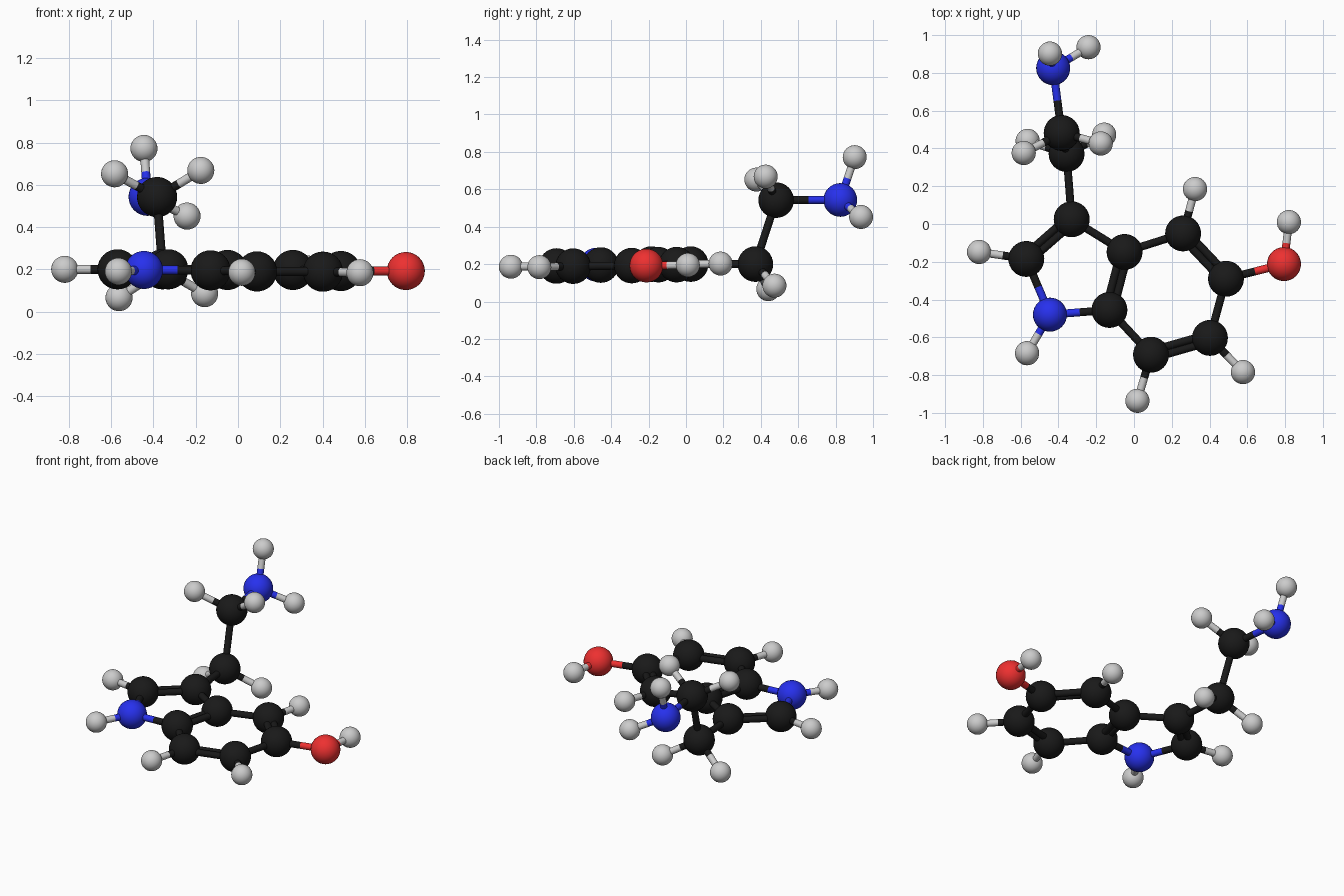
import bpy
from mathutils import Vector

if "Cube" in bpy.data.objects:
    bpy.data.objects.remove(bpy.data.objects["Cube"])

RADIUS = {"C": 0.095, "N": 0.09, "O": 0.09, "H": 0.064}
NAME = {"C": "carbon", "N": "nitrogen", "O": "oxygen", "H": "hydrogen"}
COLOUR = {"C": (0.01, 0.01, 0.01, 1), "N": (0.02, 0.03, 0.85, 1), "O": (0.85, 0.03, 0.03, 1)}
BOND_R = 0.021

mats = {}
for el, col in COLOUR.items():
    mats[el] = bpy.data.materials.new(NAME[el])
    mats[el].diffuse_color = col

# Atom centres; the first letter is the element
ATOMS = {
    # five-sided ring
    "C3": (-0.33, 0.025, 0.20), "C2": (-0.57, -0.185, 0.20), "N1": (-0.445, -0.48, 0.197),
    "C7a": (-0.13, -0.455, 0.195), "C3a": (-0.05, -0.148, 0.197),
    # six-sided ring
    "C4": (0.26, -0.05, 0.197), "C5": (0.487, -0.29, 0.192),
    "C6": (0.402, -0.603, 0.189), "C7": (0.09, -0.692, 0.19),
    # hydroxyl
    "O5": (0.794, -0.212, 0.192), "Ho": (0.82, 0.01, 0.195),
    # ring hydrogens
    "H4": (0.323, 0.185, 0.203), "H6": (0.577, -0.784, 0.184), "H7": (0.018, -0.936, 0.186),
    "H1": (-0.566, -0.684, 0.19), "H2": (-0.82, -0.148, 0.20),
    # side chain
    "Cb": (-0.357, 0.371, 0.20), "Ca": (-0.383, 0.482, 0.542), "Na": (-0.428, 0.825, 0.543),
    "Hb1": (-0.563, 0.44, 0.066), "Hb2": (-0.158, 0.473, 0.085),
    "Ha1": (-0.584, 0.376, 0.652), "Ha2": (-0.176, 0.426, 0.668),
    "Hn1": (-0.241, 0.936, 0.452), "Hn2": (-0.445, 0.902, 0.772),
}
SINGLE = ("C3-C3a C2-N1 N1-C7a C3a-C4 C5-C6 C7-C7a C5-O5 O5-Ho C4-H4 C6-H6 C7-H7 N1-H1 C2-H2 "
          "C3-Cb Cb-Ca Ca-Na Cb-Hb1 Cb-Hb2 Ca-Ha1 Ca-Ha2 Na-Hn1 Na-Hn2").split()
DOUBLE = "C2-C3 C3a-C7a C4-C5 C6-C7".split()


def finish(name, el):
    ob = bpy.context.object
    ob.name = name
    if el in mats:
        ob.data.materials.append(mats[el])
    bpy.ops.object.shade_smooth_by_angle()


def rod(name, a, b, el):
    d = b - a
    bpy.ops.mesh.primitive_cylinder_add(vertices=20, radius=BOND_R, depth=d.length, location=(a + b) / 2,
                                        rotation=d.to_track_quat("Z", "Y").to_euler())
    finish(name, el)


def bond(pair, shift=0.0):
    # two half rods, each in the colour of its own atom
    p, q = pair.split("-")
    a, b = Vector(ATOMS[p]), Vector(ATOMS[q])
    off = (b - a).cross(Vector((0, 0, 1))).normalized() * shift
    a, b = a + off, b + off
    mid = (a + b) / 2
    rod(f"bond_{p}_{q}", a, mid, p[0])
    rod(f"bond_{q}_{p}", mid, b, q[0])


# Atom balls
for key, pos in ATOMS.items():
    bpy.ops.mesh.primitive_uv_sphere_add(segments=32, ring_count=16, radius=RADIUS[key[0]], location=pos)
    finish(f"{NAME[key[0]]}_{key}", key[0])

# Single and double bonds
for pair in SINGLE:
    bond(pair)
for pair in DOUBLE:
    for s in (-0.02, 0.02):
        bond(pair, s)

for m in bpy.data.materials:
    if m.users and not m.is_grease_pencil:
        m.use_nodes = True
        m.node_tree.nodes["Principled BSDF"].inputs["Base Color"].default_value = m.diffuse_color
